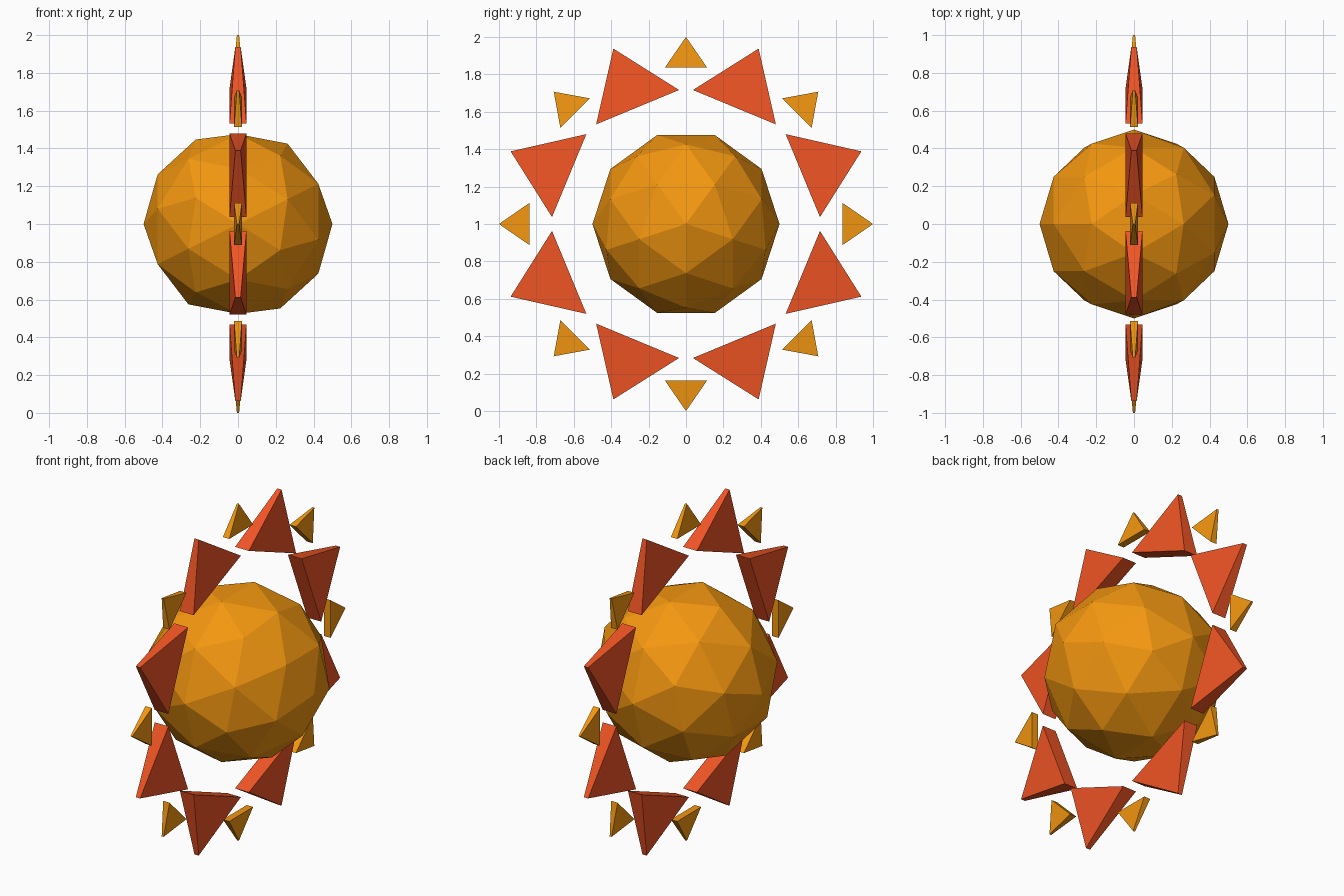
import bpy, bmesh
from math import radians
from mathutils import Matrix

if "Cube" in bpy.data.objects:
    bpy.data.objects.remove(bpy.data.objects["Cube"])


def material(name, color):
    m = bpy.data.materials.new(name)
    m.diffuse_color = color
    m.use_nodes = True
    m.node_tree.nodes["Principled BSDF"].inputs["Base Color"].default_value = m.diffuse_color
    return m


orange = material("orange", (0.9, 0.31, 0.005, 1))
red = material("red", (0.88, 0.09, 0.018, 1))
CENTRE = Matrix.Translation((0, 0, 1))


def finish(bm, name, mat):
    bmesh.ops.recalc_face_normals(bm, faces=bm.faces)
    me = bpy.data.meshes.new(name)
    bm.to_mesh(me)
    bm.free()
    me.materials.append(mat)
    ob = bpy.data.objects.new(name, me)
    bpy.context.collection.objects.link(ob)


# Faceted ball with its five-fold axis along x
bm = bmesh.new()
bmesh.ops.create_icosphere(bm, subdivisions=2, radius=0.5,
                           matrix=CENTRE @ Matrix.Rotation(radians(90), 4, 'Y'))
finish(bm, "sun_ball", orange)


# Triangular ray: wide base, thickness tapering to a thin outer edge
def ray(name, angle, r_in, r_out, half_width, t_base, t_tip, mat):
    bm = bmesh.new()
    spin = CENTRE @ Matrix.Rotation(radians(angle), 4, 'X')
    sides = []
    for s in (-1, 1):
        pts = [(s * t_base, -half_width, r_in), (s * t_base, half_width, r_in),
               (s * t_tip, 0, r_out)]
        sides.append([bm.verts.new(p) for p in pts])
    a, b = sides
    bm.faces.new(a)
    bm.faces.new(b)
    for i in range(3):
        j = (i + 1) % 3
        bm.faces.new((a[i], a[j], b[j], b[i]))
    bm.transform(spin)
    finish(bm, name, mat)


# Alternating small and large rays around the ball
for k in range(8):
    ray(f"small_ray_{k + 1}", 45 * k, 0.838, 1.0, 0.112, 0.021, 0.006, orange)
    ray(f"large_ray_{k + 1}", 45 * k + 22.5, 0.676, 1.015, 0.24, 0.045, 0.014, red)
